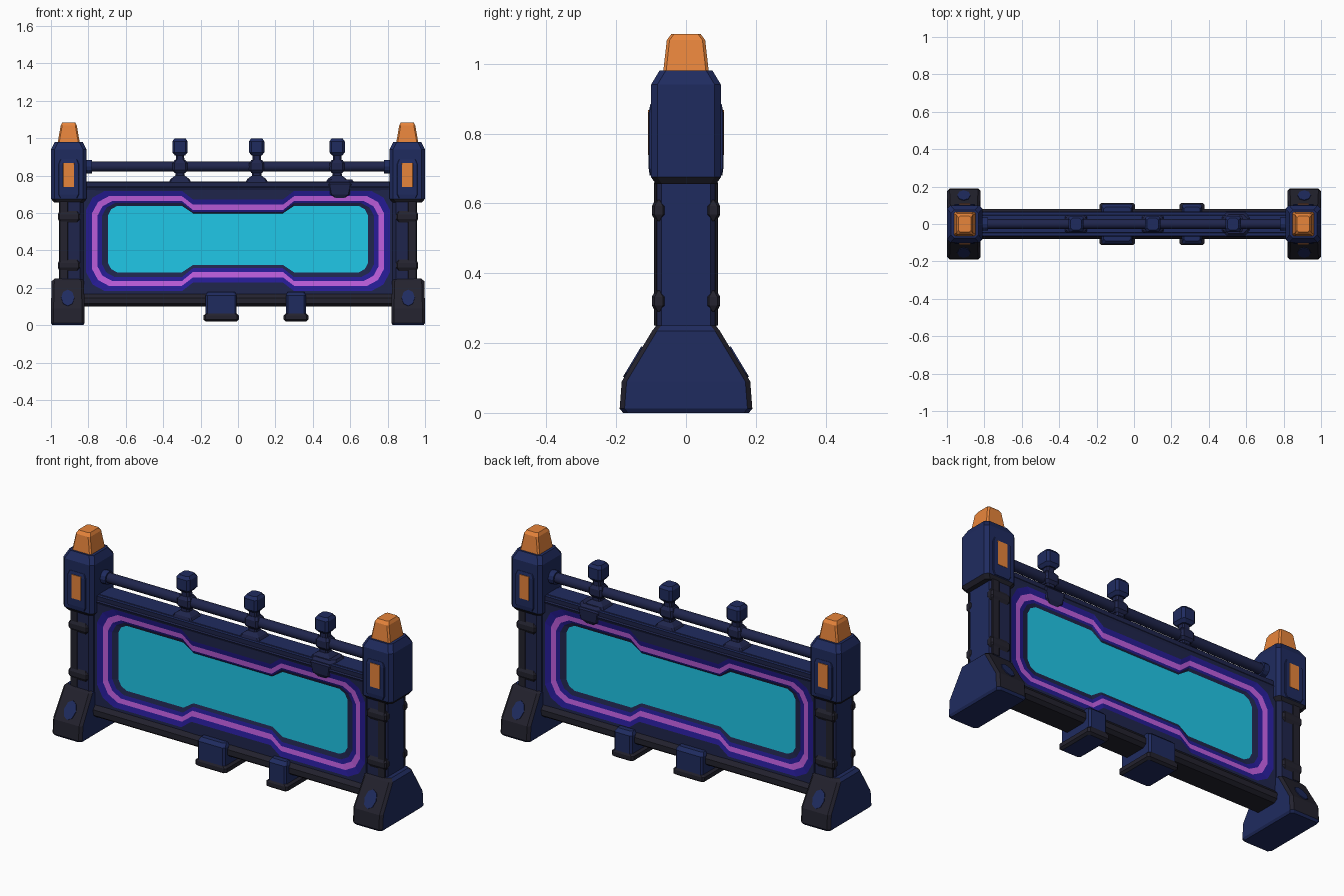
import bpy, bmesh, math
from mathutils import Vector, Matrix

if "Cube" in bpy.data.objects:
    bpy.data.objects.remove(bpy.data.objects["Cube"])


def material(name, r, g, b):
    lin = [((c / 255 + 0.055) / 1.055) ** 2.4 if c > 10 else c / 255 / 12.92 for c in (r, g, b)]
    m = bpy.data.materials.new(name)
    m.diffuse_color = (*lin, 1)
    m.use_nodes = True
    m.node_tree.nodes["Principled BSDF"].inputs["Base Color"].default_value = m.diffuse_color
    return m


NAVY = material("navy", 31, 43, 95)
DEEP = material("deep_navy", 31, 37, 76)
CHARCOAL = material("charcoal", 35, 34, 46)
INDIGO = material("indigo", 38, 28, 150)
PURPLE = material("purple", 190, 94, 222)
CYAN = material("cyan", 32, 200, 232)
ORANGE = material("orange", 240, 138, 62)


def finish(name, bm, mats, rule=None):
    """Turn a bmesh into an object; rule picks a material index per face."""
    bmesh.ops.recalc_face_normals(bm, faces=bm.faces[:])
    bm.normal_update()
    if rule:
        for f in bm.faces:
            f.material_index = rule(f)
    me = bpy.data.meshes.new(name)
    bm.to_mesh(me)
    bm.free()
    ob = bpy.data.objects.new(name, me)
    for m in mats:
        me.materials.append(m)
    bpy.context.collection.objects.link(ob)
    return ob


def skin(bm, loops):
    """Join equal-length vertex loops and close both ends."""
    for a, b in zip(loops, loops[1:]):
        n = len(a)
        for i in range(n):
            bm.faces.new((a[i], a[(i + 1) % n], b[(i + 1) % n], b[i]))
    bm.faces.new(loops[0])
    bm.faces.new(loops[-1])


def loft(name, x, y, levels, mats, ch=0.015, rule=None):
    """Stack chamfered rectangles; levels are (z, half x, half y)."""
    bm = bmesh.new()
    loops = []
    for z, hx, hy in levels:
        pts = [(hx, hy - ch), (hx - ch, hy), (ch - hx, hy), (-hx, hy - ch),
               (-hx, ch - hy), (ch - hx, -hy), (hx - ch, -hy), (hx, ch - hy)]
        loops.append([bm.verts.new((x + px, y + py, z)) for px, py in pts])
    skin(bm, loops)
    return finish(name, bm, mats, rule)


def rail(name, half, profile, mats, rule=None):
    """Extrude a y/z profile along x."""
    bm = bmesh.new()
    skin(bm, [[bm.verts.new((s * half, y, z)) for y, z in profile] for s in (-1, 1)])
    return finish(name, bm, mats, rule)


def rod(name, centre, axis, radius, length, mats, sides=12, stretch=1.0):
    bm = bmesh.new()
    rot = Vector(axis).to_track_quat('Z', 'Y').to_matrix().to_4x4()
    bmesh.ops.create_cone(bm, cap_ends=True, segments=sides, radius1=radius, radius2=radius,
                          depth=length,
                          matrix=Matrix.Translation(centre) @ rot @ Matrix.Diagonal((1, stretch, 1, 1)))
    return finish(name, bm, mats)


# Screen body: nested outlines (half width, half height, waist, corner, centre z, depth)
RINGS = [
    (0.84, 0.318, 0.318, 0.02, 0.447, 0.064),
    (0.812, 0.268, 0.222, 0.10, 0.450, 0.062),
    (0.780, 0.240, 0.194, 0.09, 0.450, 0.056),
    (0.752, 0.214, 0.165, 0.08, 0.450, 0.053),
    (0.728, 0.198, 0.150, 0.07, 0.455, 0.049),
    (0.695, 0.178, 0.138, 0.05, 0.460, 0.043),
]
RING_MATS = [1, 2, 3, 2, 1]
bm = bmesh.new()
outer = []
for side in (-1, 1):
    loops = []
    for w, h, waist, c, zc, d in RINGS:
        q = [(0.24, waist), (0.30, h), (w - c, h), (w - c * 0.35, h - c * 0.35), (w, h - c)]
        pts = q + [(x, -z) for x, z in q[::-1]]
        pts += [(-x, z) for x, z in pts[::-1]]
        loops.append([bm.verts.new((x, side * d, zc + z)) for x, z in pts])
    n = len(loops[0])
    for k, m in enumerate(RING_MATS):
        for i in range(n):
            j = (i + 1) % n
            bm.faces.new((loops[k][i], loops[k][j], loops[k + 1][j], loops[k + 1][i])).material_index = m
    # cyan glass split into left block, waist and right block
    g = loops[-1]
    for ids in (range(0, 10), (0, 9, 10, 19), range(10, 20)):
        bm.faces.new([g[i] for i in ids]).material_index = 4
    outer.append(loops[0])
for i in range(n):
    j = (i + 1) % n
    bm.faces.new((outer[0][i], outer[0][j], outer[1][j], outer[1][i]))
finish("screen_panel", bm, [NAVY, DEEP, INDIGO, PURPLE, CYAN])

# Rails along the panel edges
rail("top_rail", 0.84, [(-0.068, 0.735), (-0.045, 0.768), (0.045, 0.768), (0.068, 0.735),
                        (0.06, 0.715), (-0.06, 0.715)], [NAVY, DEEP],
     lambda f: 1 if abs(f.normal.y) > 0.5 else 0)
rail("bottom_rail", 0.84, [(-0.08, 0.115), (-0.08, 0.145), (-0.06, 0.17), (0.06, 0.17),
                           (0.08, 0.145), (0.08, 0.115), (0.06, 0.1), (-0.06, 0.1)], [CHARCOAL])

# Handrail tube
tube = rod("handrail", (0, 0, 0.848), (1, 0, 0), 0.027, 1.66, [DEEP], 16)
for p in tube.data.polygons:
    p.use_smooth = len(p.vertices) == 4

# Handrail posts with knobs
for i, x in enumerate((-0.31, 0.10, 0.53)):
    loft(f"rail_post_{i}", x, 0, [(0.755, 0.066, 0.05), (0.782, 0.05, 0.042), (0.80, 0.025, 0.025),
                                  (0.92, 0.022, 0.022)], [DEEP], 0.008)
    loft(f"rail_clamp_{i}", x, 0, [(0.815, 0.03, 0.025), (0.83, 0.04, 0.036), (0.866, 0.04, 0.036),
                                   (0.882, 0.03, 0.025)], [DEEP], 0.01)
    loft(f"rail_knob_{i}", x, 0, [(0.908, 0.028, 0.03), (0.924, 0.041, 0.044), (0.982, 0.041, 0.044),
                                  (0.998, 0.03, 0.032)], [NAVY], 0.012)

# Raised lump at the top edge
loft("edge_patch", 0.545, 0, [(0.67, 0.035, 0.05), (0.70, 0.07, 0.066), (0.755, 0.08, 0.07),
                              (0.78, 0.065, 0.05)], [DEEP], 0.025)

# Brackets under the panel
for i, (x, hx) in enumerate(((-0.09, 0.095), (0.31, 0.066))):
    loft(f"under_bracket_{i}", x, 0,
         [(0.02, hx - 0.012, 0.1), (0.03, hx, 0.113), (0.052, hx, 0.113), (0.062, hx - 0.012, 0.108),
          (0.16, hx - 0.012, 0.108), (0.178, hx - 0.022, 0.09)],
         [NAVY, CHARCOAL], 0.01,
         lambda f: 1 if f.calc_center_median().z < 0.06 and abs(f.normal.z) < 0.9 else 0)


def foot_rule(f):
    return 1 if abs(f.normal.y) > 0.4 and f.calc_center_median().z > 0.01 else 0


for s, side in ((-1, "left"), (1, "right")):
    # Flared foot with painted spots
    fx = s * 0.91
    loft(f"{side}_foot", fx, 0, [(0, 0.082, 0.18), (0.012, 0.09, 0.19), (0.09, 0.09, 0.184),
                                 (0.235, 0.086, 0.097), (0.25, 0.07, 0.085)],
         [NAVY, CHARCOAL], 0.014, foot_rule)
    for f, face in ((-1, "front"), (1, "back")):
        rod(f"{side}_{face}_foot_spot", (fx, f * 0.151, 0.145), (0, f * 0.857, 0.514),
            0.035, 0.008, [NAVY], 8, 1.45)

    # Upright post with small dark bands and an outer strip
    px = s * 0.892
    loft(f"{side}_post", px, 0, [(0.23, 0.066, 0.088), (0.68, 0.066, 0.088)], [NAVY, DEEP], 0.018,
         lambda f: 1 if abs(f.normal.y) > 0.5 else 0)
    for z in (0.32, 0.58):
        for f in (-1, 1):
            loft(f"{side}_post_band", px + s * 0.012, f * 0.078,
                 [(z - 0.03, 0.05, 0.01), (z - 0.012, 0.059, 0.02), (z + 0.012, 0.059, 0.02),
                  (z + 0.03, 0.05, 0.01)], [CHARCOAL], 0.008)
    for f in (-1, 1):
        loft(f"{side}_post_strip", px + s * 0.04, f * 0.087,
             [(0.25, 0.022, 0.004), (0.66, 0.022, 0.004)], [CHARCOAL], 0.002)

    # Head block, lamp and warning cap
    hx = s * 0.905
    loft(f"{side}_head", hx, 0, [(0.655, 0.078, 0.086), (0.675, 0.094, 0.1), (0.94, 0.094, 0.1),
                                 (0.98, 0.074, 0.076)], [NAVY, CHARCOAL], 0.018,
         lambda f: 1 if f.normal.z < -0.3 else 0)
    for f, face in ((-1, "front"), (1, "back")):
        loft(f"{side}_{face}_lamp_frame", hx, f * 0.098,
             [(0.68, 0.045, 0.006), (0.70, 0.055, 0.009), (0.86, 0.055, 0.009), (0.885, 0.045, 0.004)],
             [NAVY], 0.003)
        loft(f"{side}_{face}_lamp", hx, f * 0.1045,
             [(0.738, 0.03, 0.004), (0.868, 0.03, 0.004)], [ORANGE], 0.002)
    loft(f"{side}_cap", hx, 0, [(0.97, 0.06, 0.066), (1.068, 0.043, 0.055), (1.085, 0.034, 0.042)],
         [ORANGE], 0.008)

    # Collar where the handrail meets the head
    rod(f"{side}_collar", (s * 0.80, 0, 0.848), (1, 0, 0), 0.036, 0.04, [NAVY], 12)
